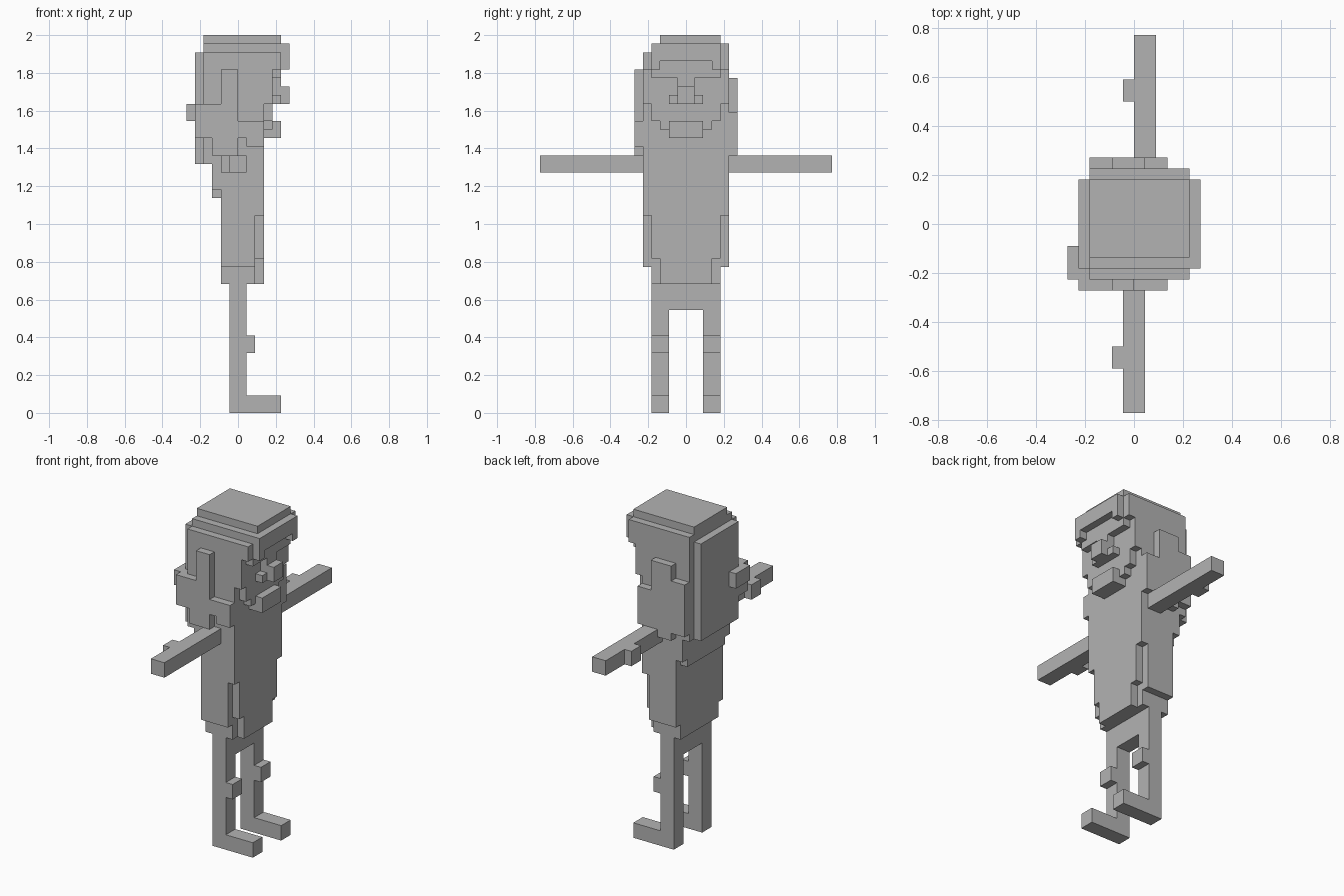
import bpy, bmesh
from mathutils import Vector

U = 1 / 22  # size of one block

old = bpy.data.objects.get("Cube")
if old:
    bpy.data.objects.remove(old, do_unlink=True)

grey = bpy.data.materials.new("plain_grey")
grey.use_nodes = True
grey.diffuse_color = (0.45, 0.45, 0.45, 1)
grey.node_tree.nodes["Principled BSDF"].inputs["Base Color"].default_value = grey.diffuse_color

cells = {}  # block position -> part name


def box(part, x, y, z):
    """Fill a block range for a part; earlier parts keep their blocks."""
    for i in range(*x):
        for j in range(*y):
            for k in range(*z):
                cells.setdefault((i, j, k), part)


# Legs with knees and feet, facing +x
for part, y in (("right_leg", (-4, -2)), ("left_leg", (2, 4))):
    box(part, (-1, 1), y, (0, 12))
    box(part, (1, 5), y, (0, 2))
    box(part, (1, 2), y, (7, 9))
box("hips", (-1, 1), (-4, 4), (12, 15))

# Torso with a stepped front hem
box("torso", (-2, 2), (-4, 4), (15, 17))
box("torso", (-2, 2), (-5, 5), (17, 31))
for half, z in ((3, (15, 18)), (4, (18, 23)), (5, (23, 31))):
    box("torso", (2, 3), (-half, half), z)

# Arms with elbows
box("right_arm", (-1, 1), (-17, -5), (28, 30))
box("right_arm", (-2, -1), (-13, -11), (28, 30))
box("left_arm", (0, 2), (5, 17), (28, 30))
box("left_arm", (-1, 0), (11, 13), (28, 30))

# Head: jaw, cheeks, upper face
box("head", (-4, 3), (-5, 5), (31, 36))
box("head", (3, 4), (-4, 4), (34, 36))
box("head", (3, 4), (-3, 3), (33, 34))
box("head", (-4, 4), (-5, 5), (36, 40))

# Face details
box("brow", (4, 5), (-4, 4), (39, 40))
box("nose", (4, 5), (-1, 1), (36, 39))
box("nose", (5, 6), (-1, 1), (36, 38))
box("nose", (4, 5), (-2, 2), (36, 37))
box("chin", (3, 5), (-2, 2), (32, 34))

# Crown and fringe
box("crown", (-4, 5), (-5, 5), (40, 42))
box("crown", (-4, 5), (-4, 5), (42, 43))
box("crown", (-4, 5), (-3, 4), (43, 44))
box("fringe", (5, 6), (-4, 4), (41, 43))
for y in ((-4, -3), (3, 4)):
    box("fringe", (5, 6), y, (40, 41))

# Hair at the back, stepping in toward the neck
box("back_hair", (-5, -4), (-4, 4), (29, 42))
box("back_hair", (-4, -2), (-5, 5), (29, 31))
box("back_hair", (-3, -2), (-5, 5), (26, 29))
box("back_hair", (-3, -2), (-4, 4), (25, 26))
box("hair_knot", (-6, -5), (-5, -2), (34, 36))

# Side locks
box("right_lock", (-5, -2), (-6, -5), (32, 36))
box("right_lock", (-5, -4), (-5, -4), (32, 36))
box("right_lock", (-2, 0), (-6, -5), (30, 40))
box("right_lock", (-3, -2), (-6, -5), (30, 32))
box("right_lock", (0, 1), (-6, -5), (32, 34))
box("right_lock", (1, 3), (-6, -5), (31, 34))
box("left_lock", (-4, -2), (5, 6), (30, 37))
box("left_lock", (-2, 1), (5, 6), (29, 39))
box("left_lock", (1, 3), (5, 6), (30, 35))


def build(part):
    """Make one object from the exposed block faces of a part."""
    bm = bmesh.new()
    for cell, owner in cells.items():
        if owner != part:
            continue
        centre = Vector(cell) + Vector((0.5, 0.5, 0.5))
        for axis in range(3):
            for sign in (-1, 1):
                normal = Vector((0, 0, 0))
                normal[axis] = sign
                if tuple(int(c + n) for c, n in zip(cell, normal)) in cells:
                    continue
                a, b = Vector((0, 0, 0)), Vector((0, 0, 0))
                a[(axis + 1) % 3] = 0.5
                b[(axis + 2) % 3] = 0.5 * sign
                mid = centre + normal / 2
                corners = (mid - a - b, mid + a - b, mid + a + b, mid - a + b)
                bm.faces.new([bm.verts.new(c * U) for c in corners])
    bmesh.ops.remove_doubles(bm, verts=bm.verts, dist=U / 100)
    bmesh.ops.dissolve_limit(bm, angle_limit=0.01, verts=bm.verts, edges=bm.edges)
    mesh = bpy.data.meshes.new(part)
    bm.to_mesh(mesh)
    bm.free()
    mesh.materials.append(grey)
    bpy.context.collection.objects.link(bpy.data.objects.new(part, mesh))


for name in dict.fromkeys(cells.values()):
    build(name)
